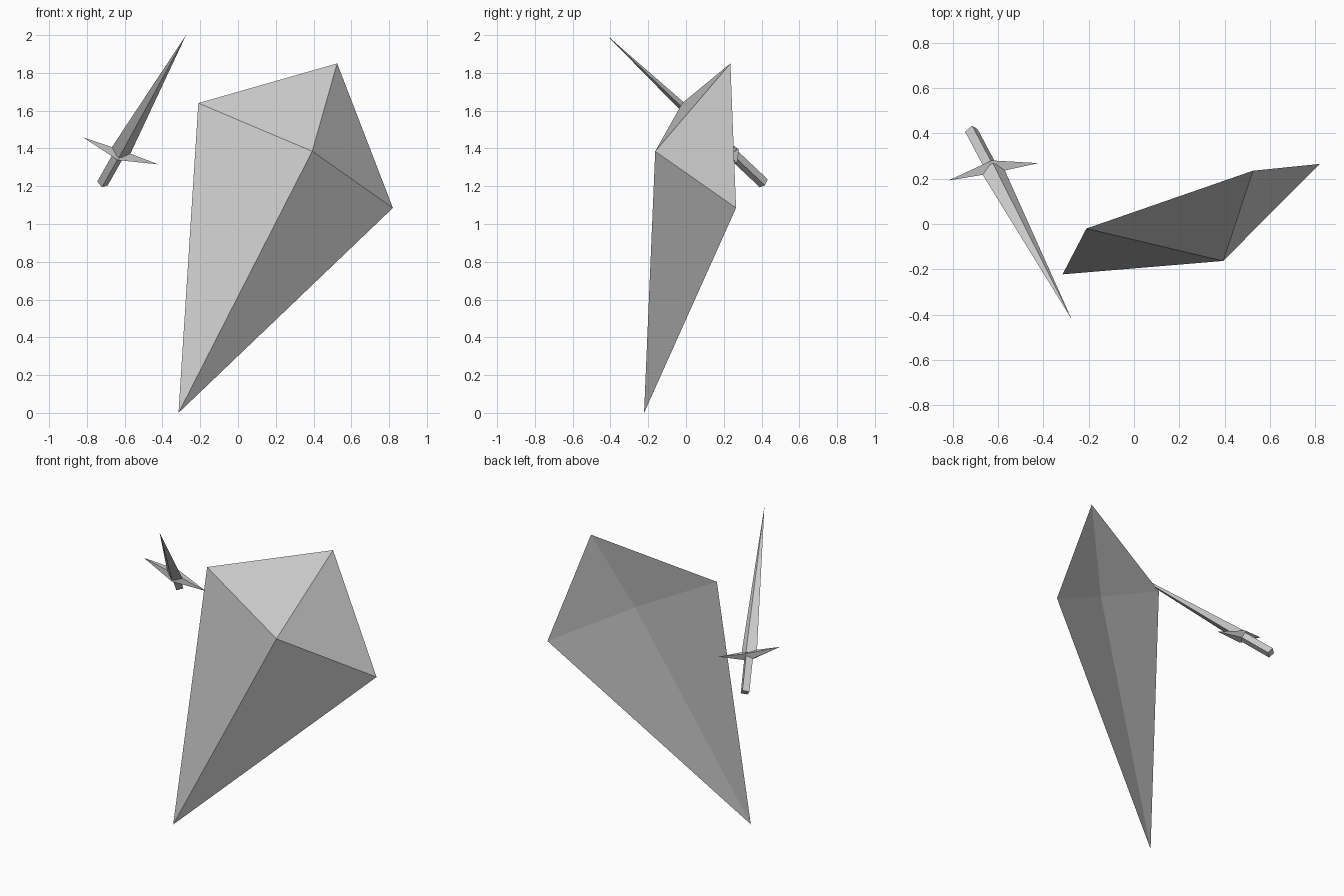
import bpy, bmesh
from mathutils import Vector, Matrix

if "Cube" in bpy.data.objects:
    bpy.data.objects.remove(bpy.data.objects["Cube"])


def add_object(name, bm, matrix=Matrix.Identity(4)):
    bmesh.ops.recalc_face_normals(bm, faces=bm.faces)
    mesh = bpy.data.meshes.new(name)
    bm.to_mesh(mesh)
    bm.free()
    obj = bpy.data.objects.new(name, mesh)
    obj.matrix_world = matrix
    bpy.context.collection.objects.link(obj)
    return obj


def ring_with_peaks(name, ring, peaks, matrix=Matrix.Identity(4)):
    """Faceted solid: a closed rim joined to a peak on each side."""
    bm = bmesh.new()
    rim = [bm.verts.new(p) for p in ring]
    for peak in peaks:
        tip = bm.verts.new(peak)
        for i, v in enumerate(rim):
            bm.faces.new((v, rim[(i + 1) % len(rim)], tip))
    return add_object(name, bm, matrix)


def diamond_bar(name, half_w, half_t, start, end, taper, matrix):
    """Four-sided bar along local z, with its corners on local x and y."""
    bm = bmesh.new()
    bmesh.ops.create_cone(bm, cap_ends=True, segments=4, radius1=1,
                          radius2=taper, depth=end - start)
    bmesh.ops.scale(bm, vec=(half_w, half_t, 1), verts=bm.verts)
    bmesh.ops.translate(bm, vec=(0, 0, (start + end) / 2), verts=bm.verts)
    return add_object(name, bm, matrix)


# Kite shield: sharp rim, raised front boss, slightly hollow back
ring_with_peaks("shield",
                [(-0.21, -0.02, 1.64), (0.525, 0.235, 1.85),
                 (0.82, 0.265, 1.085), (-0.315, -0.222, 0.0)],
                [(0.393, -0.163, 1.385), (0.318, 0.073, 1.367)])

# Sword frame: z along the blade, x along the guard, y across the flat
pommel = Vector((-0.717, 0.412, 1.215))
tip = Vector((-0.275, -0.42, 2.0))
along = (tip - pommel).normalized()
side = Vector((0.395, 0.08, -0.145))
side = (side - along * side.dot(along)).normalized()
flat = along.cross(side)
frame = Matrix((side, flat, along)).transposed().to_4x4()
frame.translation = pommel
length = (tip - pommel).length

# Blade and handle
diamond_bar("sword_blade", 0.054, 0.036, 0.25, length, 0.0, frame)
diamond_bar("sword_handle", 0.03, 0.03, 0.0, 0.25, 1.0, frame)

# Cross guard: two spikes back to back, swept slightly toward the blade
ring_with_peaks("sword_guard",
                [(0, 0.04, 0.236), (0, 0, 0.275), (0, -0.04, 0.236), (0, 0, 0.21)],
                [(-0.214, 0, 0.268), (0.214, 0, 0.268)], frame)
